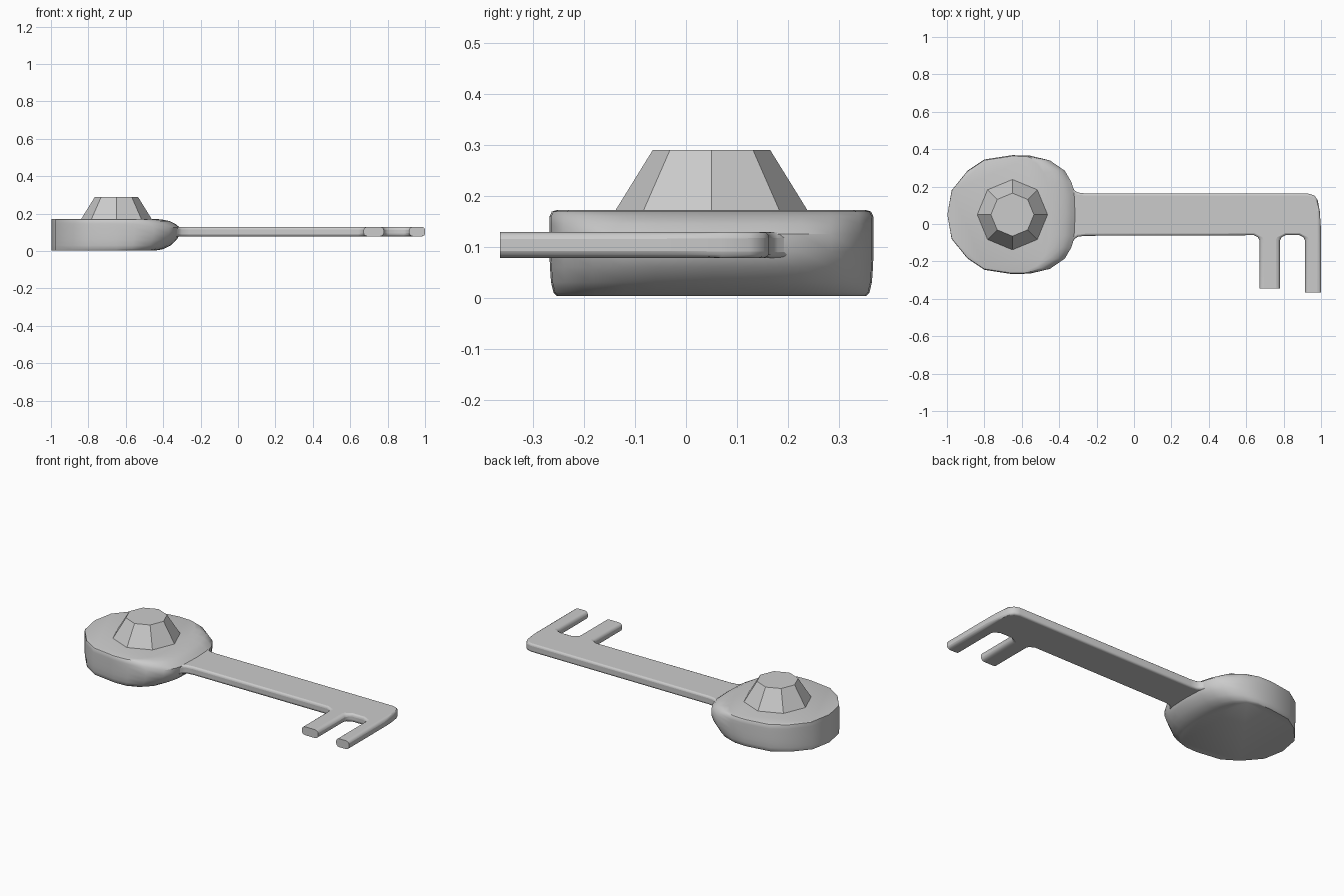
import bpy, bmesh, math

if "Cube" in bpy.data.objects:
    bpy.data.objects.remove(bpy.data.objects["Cube"])

CY = 0.05  # the key's bow and shaft are centred on this y


def finish(name, bm, smooth=None):
    bmesh.ops.recalc_face_normals(bm, faces=bm.faces)
    mesh = bpy.data.meshes.new(name)
    bm.to_mesh(mesh)
    bm.free()
    ob = bpy.data.objects.new(name, mesh)
    bpy.context.collection.objects.link(ob)
    if smooth:
        bpy.ops.object.select_all(action='DESELECT')
        ob.select_set(True)
        bpy.context.view_layer.objects.active = ob
        bpy.ops.object.shade_smooth_by_angle(angle=math.radians(smooth))
    return ob


def loft(bm, rings):
    loops = [[bm.verts.new(p) for p in r] for r in rings]
    n = len(loops[0])
    for a, b in zip(loops, loops[1:]):
        for i in range(n):
            j = (i + 1) % n
            bm.faces.new((a[i], a[j], b[j], b[i]))
    bm.faces.new(loops[0][::-1])
    bm.faces.new(loops[-1])


# Bow: mirrored half outline, stacked in rings whose shaft side pulls back
half = [(-0.998, 0), (-0.975, 0.13), (-0.89, 0.235), (-0.80, 0.295),
        (-0.65, 0.318), (-0.555, 0.315), (-0.45, 0.29), (-0.37, 0.235),
        (-0.335, 0.175), (-0.315, 0.11), (-0.31, 0)]
outline = half + [(x, -y) for x, y in half[-2:0:-1]]
# each ring: height, shaft-side limit in x, overall scale
levels = [(0.003, -0.44, 0.955), (0.01, -0.40, 0.975), (0.03, -0.36, 0.99),
          (0.06, -0.328, 0.997), (0.09, -0.31, 1), (0.125, -0.31, 1),
          (0.145, -0.335, 1), (0.160, -0.365, 0.998), (0.169, -0.41, 0.985),
          (0.172, -0.45, 0.95)]


def bow_ring(z, limit, s):
    ring = []
    for x, y in outline:
        if x > -0.6:
            x = -0.6 + (x + 0.6) * (limit + 0.6) / 0.29
        elif z < 0.16:
            s_x = 1
            x = -0.65 + (x + 0.65) * s_x
        ring.append((x, CY + y * s, z))
    return ring


bm = bmesh.new()
loft(bm, [bow_ring(*lv) for lv in levels])
finish("bow", bm, 35)

# Gem: faceted eight-sided frustum
bm = bmesh.new()
loft(bm, [[(-0.65 + r * math.cos(i * math.pi / 4), CY + r * math.sin(i * math.pi / 4), z)
           for i in range(8)] for r, z in ((0.193, 0.16), (0.188, 0.172), (0.115, 0.29))])
finish("gem", bm)

# Shaft and two teeth: one outline with small fillets, extruded
T1, T2 = -0.345, -0.365  # tooth end positions
profile = [(-0.40, 0.22), (-0.335, 0.21), (-0.318, 0.18), (-0.30, 0.168), (-0.26, 0.163),
           (0.93, 0.163), (0.965, 0.152), (0.983, 0.125), (0.993, 0.07), (1.0, -0.03),
           (1.0, T2), (0.915, T2), (0.915, -0.09), (0.905, -0.07), (0.885, -0.06),
           (0.81, -0.06), (0.79, -0.07), (0.78, -0.09), (0.78, T1),
           (0.672, T1), (0.672, -0.09), (0.662, -0.07), (0.642, -0.06),
           (-0.26, -0.063), (-0.30, -0.068), (-0.318, -0.08), (-0.335, -0.11), (-0.40, -0.12)]
bm = bmesh.new()
loft(bm, [[(x, y, z) for x, y in profile] for z in (0.078, 0.129)])
weight = bm.edges.layers.float.new("bevel_weight_edge")
for e in bm.edges:
    a, b = (v.co for v in e.verts)
    vertical = abs(a.z - b.z) > 0.01
    tooth_end = max(a.y, b.y) < -0.3
    if not vertical and not tooth_end:
        e[weight] = 1.0 if min(a.y, b.y) < -0.08 and a.x > 0 else 0.5
ob = finish("shaft_and_teeth", bm, 40)
bev = ob.modifiers.new("rounded_edges", 'BEVEL')
bev.limit_method = 'WEIGHT'
bev.width = 0.022
bev.segments = 3
bev.use_clamp_overlap = False
